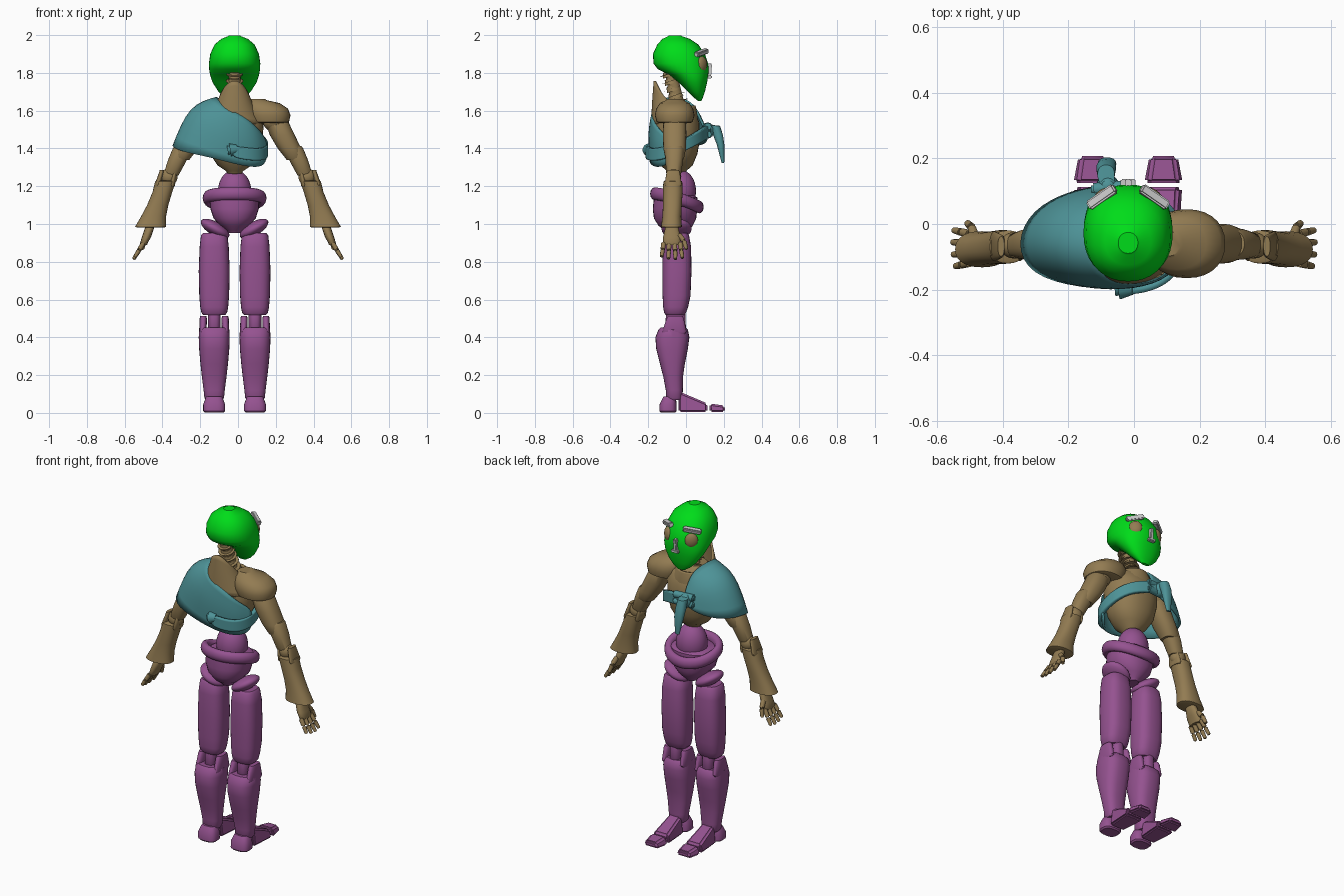
import bpy, bmesh, math
from mathutils import Vector, Euler, Matrix

if "Cube" in bpy.data.objects:
    bpy.data.objects.remove(bpy.data.objects["Cube"])

AX = -0.018  # body centre line


def material(name, rgb):
    m = bpy.data.materials.new(name)
    m.diffuse_color = (*rgb, 1)
    m.use_nodes = True
    m.node_tree.nodes["Principled BSDF"].inputs["Base Color"].default_value = m.diffuse_color
    return m


GREEN = material("green", (0.0, 0.72, 0.01))
TAN = material("tan", (0.29, 0.2, 0.085))
PURPLE = material("purple", (0.3, 0.085, 0.28))
TEAL = material("teal", (0.075, 0.29, 0.31))


def finish(name, bm, mat, angle=40):
    bmesh.ops.recalc_face_normals(bm, faces=bm.faces)
    me = bpy.data.meshes.new(name)
    bm.to_mesh(me)
    bm.free()
    me.shade_smooth()
    me.set_sharp_from_angle(angle=math.radians(angle))
    if mat:
        me.materials.append(mat)
    ob = bpy.data.objects.new(name, me)
    bpy.context.collection.objects.link(ob)
    return ob


def grid(bm, rows, closed):
    vs = [[bm.verts.new(p) for p in r] for r in rows]
    for a, b in zip(vs, vs[1:]):
        n = len(a)
        for i in range(n if closed else n - 1):
            j = (i + 1) % n
            bm.faces.new((a[i], a[j], b[j], b[i]))
    return vs


def loft(name, rings, mat, p=2.3, n=28, cap=0.012):
    """Stack of rounded sections: (cx, cy, z, rx, ry), with softened ends."""
    up = 1 if rings[-1][2] > rings[0][2] else -1
    def end(r, s):
        return (r[0], r[1], r[2] + s * up * cap, r[3] * 0.85, r[4] * 0.85)
    if cap:
        rings = [end(rings[0], -1)] + list(rings) + [end(rings[-1], 1)]
    rows = []
    for cx, cy, z, rx, ry in rings:
        row = []
        for i in range(n):
            c, s = math.cos(2 * math.pi * i / n), math.sin(2 * math.pi * i / n)
            row.append((cx + rx * math.copysign(abs(c) ** (2 / p), c),
                        cy + ry * math.copysign(abs(s) ** (2 / p), s), z))
        rows.append(row)
    bm = bmesh.new()
    vs = grid(bm, rows, True)
    bm.faces.new(vs[0])
    bm.faces.new(vs[-1])
    return finish(name, bm, mat)


def sheet(name, rows, mat, thick, closed=False):
    bm = bmesh.new()
    grid(bm, rows, closed)
    ob = finish(name, bm, mat, 180)
    ob.modifiers.new("smooth", "SUBSURF").levels = 2
    ob.modifiers["smooth"].render_levels = 2
    ob.modifiers.new("thickness", "SOLIDIFY").thickness = thick
    ob.modifiers["thickness"].offset = 0
    return ob


def ball(name, loc, size, mat, rot=(0, 0, 0)):
    bm = bmesh.new()
    bmesh.ops.create_uvsphere(bm, u_segments=28, v_segments=16, radius=1)
    bm.transform(Matrix.LocRotScale(Vector(loc), Euler([math.radians(a) for a in rot]), Vector(size)))
    return finish(name, bm, mat)


def block(name, loc, size, mat, rot=(0, 0, 0)):
    bm = bmesh.new()
    bmesh.ops.create_cube(bm, size=1)
    bmesh.ops.scale(bm, vec=size, verts=bm.verts)
    bmesh.ops.bevel(bm, geom=bm.edges[:], offset=min(size) * 0.2, segments=2, affect='EDGES')
    bm.transform(Matrix.LocRotScale(Vector(loc), Euler([math.radians(a) for a in rot]), None))
    return finish(name, bm, mat)


def rod(name, a, b, r1, r2, mat):
    a, b = Vector(a), Vector(b)
    bm = bmesh.new()
    bmesh.ops.create_cone(bm, cap_ends=True, segments=14, radius1=r1, radius2=r2, depth=(b - a).length)
    bmesh.ops.bevel(bm, geom=[e for e in bm.edges if abs(e.verts[0].co.z - e.verts[1].co.z) < 1e-4],
                    offset=r2 * 0.35, segments=2, affect='EDGES')
    bm.transform(Matrix.LocRotScale((a + b) / 2, (b - a).to_track_quat('Z', 'Y'), None))
    return finish(name, bm, mat)


# Head: shell with sloping jaw, from (z, back y, front y, half width)
head = [(1.655, .06, .082, .03), (1.67, .04, .09, .055), (1.70, .01, .1, .085), (1.75, -.04, .112, .117),
        (1.79, -.09, .118, .13), (1.82, -.15, .12, .135), (1.85, -.172, .117, .136), (1.90, -.175, .1, .129),
        (1.95, -.152, .065, .106), (1.98, -.125, .02, .07), (1.994, -.095, -.02, .035)]
loft("head", [(AX, (a + b) / 2, z, w, (b - a) / 2) for z, a, b, w in head], GREEN, 2.2, 36, 0.005)
for s in (-1, 1):
    ball("eye", (AX + s * .076, .083, 1.845), (.037, .022, .043), TAN, (0, 0, -s * 38))
    block("brow", (AX + s * .08, .082, 1.907), (.1, .03, .026), None, (-15, s * 12, -s * 35))
block("nose", (AX, .122, 1.81), (.02, .026, .08), None, (-4, 0, 0))
block("nostrils", (AX, .126, 1.778), (.045, .022, .018), None)

# Neck: stacked tilted vertebrae
for i in range(5):
    t = i / 4
    rod("neck_vertebra", (AX, -.04 - .05 * t, 1.63 + .15 * t), (AX, -.05 - .05 * t, 1.658 + .15 * t),
        .062 - .014 * t, .052 - .014 * t, TAN)
rod("neck_core", (AX, -.03, 1.58), (AX, -.09, 1.84), .036, .03, TAN)

# Chest, high collar and waist joint
loft("chest", [(AX, -.05, 1.28, .045, .05), (AX, -.05, 1.31, .09, .085), (AX, -.05, 1.37, .13, .11),
               (AX, -.05, 1.45, .148, .125), (AX, -.055, 1.54, .155, .125), (AX, -.06, 1.6, .13, .105),
               (AX, -.06, 1.635, .08, .07)], TAN, 2.2)
rod("waist_joint", (AX, -.05, 1.22), (AX, -.05, 1.29), .03, .03, TAN)
collar = [[], [], []]
for i in range(24):
    a = 2 * math.pi * i / 24
    c, s = math.cos(a), math.sin(a)
    top = 1.625 + .135 * max(0, -s) ** 1.5
    for row, rx, ry, z in zip(collar, (.155, .115, .088), (.12, .115, .106), (1.53, (1.55 + top) / 2, top)):
        row.append((AX + rx * c, -.06 + ry * s, z))
sheet("collar", collar, TAN, .012, True)

# Shoulder plate on the uncovered side
loft("shoulder_plate", [(.165, -.06, 1.54, .105, .095), (.16, -.06, 1.575, .118, .105), (.15, -.06, 1.61, .115, .098),
                        (.13, -.06, 1.64, .09, .078), (.1, -.06, 1.656, .05, .045)], TAN, 2.2, cap=.006)

# Arms
for s in (-1, 1):
    ball("shoulder_joint", (s * .2, -.06, 1.55), (.07, .065, .065), TAN)
    loft("upper_arm", [(s * .205, -.06, 1.54, .062, .06), (s * .235, -.06, 1.47, .066, .062),
                       (s * .272, -.06, 1.4, .062, .06), (s * .3, -.06, 1.35, .05, .05)], TAN)
    loft("elbow_sleeve", [(s * .29, -.06, 1.4, .055, .05), (s * .32, -.062, 1.34, .05, .047),
                          (s * .35, -.065, 1.27, .042, .04)], TAN)
    ball("elbow_joint", (s * .365, -.065, 1.25), (.045, .04, .045), TAN)
    for e in (-1, 1):
        loft("elbow_bracket", [(s * .37 + e * .035, -.068, 1.275, .012, .035),
                               (s * .387 + e * .038, -.068, 1.21, .016, .045)], TAN)
    loft("forearm", [(s * .384, -.07, 1.225, .055, .05), (s * .4, -.07, 1.17, .052, .052),
                     (s * .425, -.072, 1.1, .056, .05), (s * .447, -.075, 1.04, .066, .05),
                     (s * .463, -.077, 0.985, .082, .055)], TAN, cap=.004)
    loft("palm", [(s * .468, -.075, .98, .024, .035), (s * .485, -.075, .93, .024, .046),
                  (s * .498, -.075, .9, .02, .046)], TAN)
    for i in range(4):
        y, k = -.118 + i * .029, (.85, .97, 1, .93)[i]
        a, d = Vector((s * .5, y, .9)), Vector((s * .054, (y + .075) * .3, -.088)) * k
        rod("finger_base", a, a + d * .5, .013, .012, TAN)
        rod("finger_tip", a + d * .52, a + d, .012, .009, TAN)
    rod("thumb_base", (s * .485, -.04, .945), (s * .495, -.01, .91), .015, .013, TAN)
    rod("thumb_tip", (s * .495, -.01, .91), (s * .508, .003, .865), .013, .01, TAN)

# Cape over one shoulder: neckline, middle and hem
cape = [
    [(-.06, .075, 1.55), (-.07, .05, 1.62), (-.09, 0, 1.655), (-.12, -.06, 1.672), (-.11, -.13, 1.66),
     (-.06, -.175, 1.61), (.03, -.18, 1.57), (.1, -.155, 1.51), (.145, -.08, 1.45)],
    [(-.06, .1, 1.51), (-.14, .095, 1.55), (-.23, .05, 1.61), (-.27, -.06, 1.64), (-.23, -.155, 1.6),
     (-.13, -.198, 1.51), (0, -.2, 1.46), (.11, -.165, 1.42), (.155, -.09, 1.4)],
    [(-.07, .115, 1.46), (-.19, .1, 1.42), (-.31, .04, 1.41), (-.355, -.06, 1.42), (-.315, -.15, 1.385),
     (-.17, -.19, 1.36), (-.03, -.19, 1.32), (.1, -.15, 1.295), (.145, -.08, 1.32)]]
sheet("cape", cape, TEAL, .012)

# Strap, knots and hanging tail
strap = [(-.03, -.205, 1.385), (.05, -.198, 1.37), (.125, -.155, 1.365), (.158, -.07, 1.39),
         (.13, .035, 1.44), (.05, .095, 1.48), (-.07, .125, 1.495)]
sheet("strap", [[(x, y, z + dz) for x, y, z in strap] for dz in (-.032, 0, .032)], TEAL, .022)
rod("back_knot", (.01, -.195, 1.4), (-.055, -.195, 1.39), .016, .04, TEAL)
ball("front_knot", (-.08, .115, 1.495), (.035, .035, .042), TEAL)
for z in (1.475, 1.515):
    rod("knot_wrap", (-.13, .105, z), (.0, .115, z), .02, .02, TEAL)
loft("strap_tail", [(-.08, .115, 1.525, .022, .02), (-.085, .15, 1.52, .026, .03), (-.085, .17, 1.47, .03, .026),
                    (-.082, .183, 1.42, .028, .02), (-.08, .195, 1.33, .014, .008)], TEAL, cap=.006)

# Abdomen, belt and pelvis
ball("abdomen", (AX, -.03, 1.175), (.088, .083, .112), PURPLE)
belt = []
for i in range(32):
    a = 2 * math.pi * i / 32
    c, s = math.cos(a), math.sin(a)
    cy, z = -.048 + .118 * s, 1.125 - .035 * s + .012 * c * c
    belt.append([(AX + (.145 + .024 * math.cos(b)) * c, cy + .024 * math.cos(b) * s, z + .034 * math.sin(b))
                 for b in [k * math.pi / 6 for k in range(12)]])
bm = bmesh.new()
grid(bm, belt + belt[:1], True)
bmesh.ops.remove_doubles(bm, verts=bm.verts, dist=1e-5)
finish("belt", bm, PURPLE, 60)
loft("pelvis", [(AX, -.05, .965, .04, .06), (AX, -.055, .99, .075, .09), (AX, -.058, 1.03, .112, .112),
                (AX, -.058, 1.08, .128, .118), (AX, -.055, 1.14, .13, .115)], PURPLE, 2.2)

# Legs
for s in (-1, 1):
    x = AX + s * .108
    ball("hip_joint", (x - s * .005, -.05, .975), (.085, .08, .036), PURPLE, (0, -s * 30, 0))
    loft("thigh", [(x, -.05, .94, .07, .066), (x, -.048, .88, .077, .075), (x, -.048, .75, .082, .077),
                   (x, -.05, .62, .079, .074), (x, -.055, .56, .074, .066), (x, -.058, .53, .068, .058)], PURPLE, 2.7)
    loft("knee_joint", [(x, -.055, .55, .034, .05), (x, -.055, .44, .034, .055)], PURPLE, 2.7)
    for e in (-1, 1):
        loft("knee_bracket", [(x + e * .058, -.057, .5, .019, .045), (x + e * .06, -.062, .43, .02, .065)], PURPLE, 2.7)
    loft("shin", [(x, -.068, .44, .08, .078), (x, -.072, .4, .082, .09), (x, -.074, .34, .08, .084),
                  (x, -.072, .26, .073, .066), (x, -.068, .19, .065, .052), (x, -.062, .12, .056, .045),
                  (x, -.062, .08, .052, .044)], PURPLE, 2.6)
    loft("heel", [(x, -.095, .01, .058, .046), (x, -.095, .045, .058, .045), (x, -.088, .08, .045, .035)], PURPLE, 2.8, cap=.008)
    # foot and toe wedges, narrower and lower towards the front
    for nm, y0, y1, w0, w1, h0, h1 in (("midfoot", -.04, .113, .048, .06, .115, .05),
                                       ("toe", .125, .207, .062, .046, .05, .038)):
        bm = bmesh.new()
        vs = [[bm.verts.new((x + d * w * k, y, z)) for d, z, k in ((-1, .004, 1), (1, .004, 1), (1, h, .75), (-1, h, .75))]
              for y, w, h in ((y0, w0, h0), (y1, w1, h1))]
        for i in range(4):
            bm.faces.new((vs[0][i], vs[0][(i + 1) % 4], vs[1][(i + 1) % 4], vs[1][i]))
        bm.faces.new(vs[0])
        bm.faces.new(vs[1])
        bmesh.ops.bevel(bm, geom=bm.edges[:], offset=.01, segments=3, affect='EDGES')
        finish(nm, bm, PURPLE)
